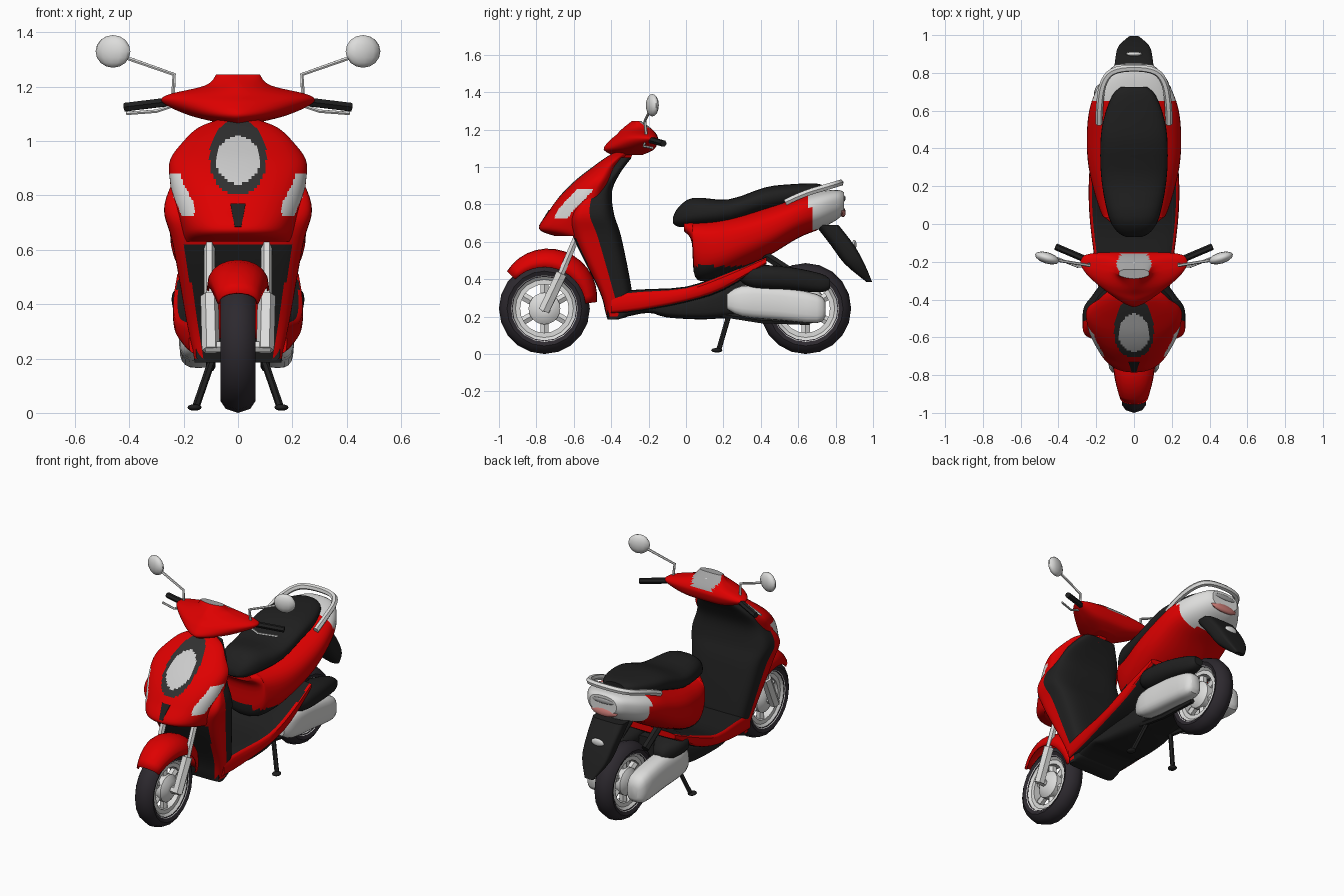
import bpy, bmesh, math
from mathutils import Vector, Matrix

if "Cube" in bpy.data.objects:
    bpy.data.objects.remove(bpy.data.objects["Cube"])


def mat(name, r, g, b):
    m = bpy.data.materials.new(name)
    m.diffuse_color = (r, g, b, 1)
    m.use_nodes = True
    m.node_tree.nodes["Principled BSDF"].inputs["Base Color"].default_value = m.diffuse_color
    return m


RED = mat("red paint", 0.73, 0.0, 0.0)
BLACK = mat("black plastic", 0.014, 0.014, 0.014)
TYRE = mat("tyre rubber", 0.026, 0.022, 0.028)
SILVER = mat("silver metal", 0.72, 0.72, 0.71)
LAMP = mat("lamp glass", 0.6, 0.6, 0.6)
TRIM = mat("dark grey trim", 0.03, 0.03, 0.03)
TAIL = mat("tail lens", 0.6, 0.2, 0.18)
DIAL = mat("instrument grey", 0.36, 0.36, 0.36)


def finish(name, bm, mats, angle=35):
    bmesh.ops.recalc_face_normals(bm, faces=bm.faces)
    me = bpy.data.meshes.new(name)
    bm.to_mesh(me)
    bm.free()
    for m in mats:
        me.materials.append(m)
    ob = bpy.data.objects.new(name, me)
    bpy.context.collection.objects.link(ob)
    bpy.ops.object.select_all(action='DESELECT')
    ob.select_set(True)
    bpy.context.view_layer.objects.active = ob
    bpy.ops.object.shade_smooth_by_angle(angle=math.radians(angle))
    return ob


def smooth_rows(keys, steps):
    """Spline through the key rows (station, low, middle, high, half width)."""
    out = []
    for i in range(len(keys) - 1):
        a, b, c, d = (keys[max(0, min(len(keys) - 1, i + k))] for k in (-1, 0, 1, 2))
        for s in range(steps):
            t = s / steps
            out.append([q + 0.5 * t * (r - p + t * (2 * p - 5 * q + 4 * r - e + t * (3 * (q - r) + e - p)))
                        for p, q, r, e in zip(a, b, c, d)])
    return out + [list(keys[-1])]


def loft(name, axis, keys, mats, plo=2, phi=2, n=32, steps=3, cx=0, rule=None):
    bm = bmesh.new()
    rows = smooth_rows(keys, steps)
    rings = []
    for st, lo, mid, hi, hw in rows:
        ring = []
        for k in range(n):
            a = 2 * math.pi * k / n
            c, s = math.cos(a), math.sin(a)
            e = 2 / (phi if s > 0 else plo)
            x = cx + hw * math.copysign(abs(c) ** e, c)
            v = mid + ((hi - mid) if s > 0 else (lo - mid)) * abs(s) ** e
            ring.append(bm.verts.new((x, v, st) if axis == 'z' else (x, st, v)))
        rings.append(ring)
    which = []
    for i in range(len(rings) - 1):
        for k in range(n):
            j = (k + 1) % n
            bm.faces.new((rings[i][k], rings[i][j], rings[i + 1][j], rings[i + 1][k]))
            which.append(rows[i])
    bm.faces.new(rings[0])
    bm.faces.new(rings[-1])
    which += [rows[0], rows[-1]]
    bmesh.ops.recalc_face_normals(bm, faces=bm.faces)
    if rule:
        for f, row in zip(list(bm.faces), which):
            f.material_index = rule(f.calc_center_median(), f.normal, row)
    return finish(name, bm, mats)


def tube(name, pts, r, m, spline=False):
    cu = bpy.data.curves.new(name, 'CURVE')
    cu.dimensions = '3D'
    cu.bevel_depth, cu.bevel_resolution, cu.use_fill_caps = r, 1, True
    sp = cu.splines.new('NURBS' if spline else 'POLY')
    sp.points.add(len(pts) - 1)
    for p, co in zip(sp.points, pts):
        p.co = (*co, 1)
    if spline:
        sp.use_endpoint_u, sp.order_u, sp.resolution_u = True, 3, 4
    cu.materials.append(m)
    ob = bpy.data.objects.new(name, cu)
    bpy.context.collection.objects.link(ob)
    bpy.ops.object.select_all(action='DESELECT')
    ob.select_set(True)
    bpy.context.view_layer.objects.active = ob
    bpy.ops.object.convert(target='MESH')
    bpy.ops.object.shade_smooth_by_angle(angle=math.radians(50))


def ball(name, loc, scale, m, rz=0, rx=0):
    bm = bmesh.new()
    bmesh.ops.create_uvsphere(bm, u_segments=12, v_segments=8, radius=1)
    M = (Matrix.Translation(loc) @ Matrix.Rotation(rz, 4, 'Z') @ Matrix.Rotation(rx, 4, 'X')
         @ Matrix.Diagonal((*scale, 1)))
    bmesh.ops.transform(bm, matrix=M, verts=bm.verts)
    finish(name, bm, [m], 60)


def lathe(name, prof, y, z, m, segs=20):
    """Closed (radius, x) profile turned about an axle."""
    bm = bmesh.new()
    rings = [[bm.verts.new((x, y + r * math.sin(2 * math.pi * k / segs), z - r * math.cos(2 * math.pi * k / segs)))
              for r, x in prof] for k in range(segs)]
    for k in range(segs):
        a, b = rings[k], rings[(k + 1) % segs]
        for i in range(len(prof)):
            j = (i + 1) % len(prof)
            bm.faces.new((a[i], a[j], b[j], b[i]))
    finish(name, bm, [m], 40)


# wheels
for end, y in (("front", -0.757), ("rear", 0.64)):
    z = 0.243
    lathe(end + "_tyre", [(.17, -.05), (.2, -.064), (.228, -.045), (.243, 0), (.228, .045), (.2, .064), (.17, .05)], y, z, TYRE)
    lathe(end + "_rim", [(.13, -.035), (.155, -.035), (.178, -.055), (.178, .055), (.155, .035), (.13, .035)], y, z, SILVER)
    lathe(end + "_hub", [(.015, -.06), (.05, -.06), (.085, -.035), (.085, .035), (.05, .06), (.015, .06)], y, z, SILVER)
    for k in range(6):
        d = Vector((0, math.sin(k * math.pi / 3), math.cos(k * math.pi / 3)))
        c = Vector((0, y, z))
        tube(end + "_spoke", [c + d * .07, c + d * .145], .025, SILVER)
    tube(end + "_axle", [(-.12, y, z), (.12, y, z)], .022, SILVER)

# front mudguard: an arched shell wrapped round the wheel
bm = bmesh.new()
grid = []
for i in range(15):
    a = math.radians(7 + 128 * i / 14)
    w = math.sin(math.pi * (0.14 + 0.72 * i / 14))
    row = []
    for k in range(11):
        v = math.radians(-90 + 18 * k)
        r = .222 + (.03 + .072 * w) * math.cos(v) ** .8 if abs(v) < 1.57 else .222
        row.append(bm.verts.new(((.045 + .07 * w) * math.sin(v), -.757 + r * math.cos(a), .243 + r * math.sin(a))))
    grid.append(row)
for a, b in zip(grid, grid[1:]):
    for k in range(10):
        bm.faces.new((a[k], a[k + 1], b[k + 1], b[k]))
guard = finish("front_mudguard", bm, [RED])
guard.modifiers.new("thickness", 'SOLIDIFY').thickness = 0.008


# headlight cowl with lamp, trim and side signals
def signal(c):
    return abs(c.x) > .16 and .72 < c.z < .88 and abs(c.y + .69 - (c.z - .72) * .95) < .046


def cowl_rule(c, n, row):
    if n.y < 0 and c.y < -.34:
        if (c.x / .08) ** 2 + ((c.z - .93) / .088) ** 2 < 1:
            return 2
        if (c.x / .105) ** 2 + ((c.z - .94) / .14) ** 2 < 1:
            return 3
    return 4 if signal(c) else 0


loft("headlight_cowl", 'z', [(.63, -.70, -.52, -.45, .2), (.67, -.785, -.52, -.42, .21), (.76, -.735, -.52, -.4, .235),
                             (.85, -.67, -.5, -.4, .25), (.93, -.59, -.46, -.38, .25), (1.0, -.5, -.42, -.36, .2),
                             (1.05, -.43, -.37, -.33, .145), (1.08, -.38, -.35, -.3, .07)],
     [RED, BLACK, LAMP, TRIM, SILVER], 2.3, 2, n=160, steps=8, rule=cowl_rule)

# small tapered vent below the lamp
bm = bmesh.new()
vent = bm.faces.new([bm.verts.new(p) for p in ((-.028, -.734, .77), (.028, -.734, .77), (.012, -.787, .685), (-.012, -.787, .685))])
out = bmesh.ops.extrude_face_region(bm, geom=[vent])["geom"]
bmesh.ops.translate(bm, vec=(0, .008, -.004), verts=[v for v in out if isinstance(v, bmesh.types.BMVert)])
finish("cowl_vent", bm, [BLACK])


# leg shield: red flanks, black inside and behind the wheel
def shield_rule(c, n, row):
    if signal(c):
        return 2
    if c.y > row[2] or row[0] < .2:
        return 1
    return 1 if c.z < .63 and abs(c.x) < row[4] - .035 else 0


loft("leg_shield", 'z', [(.185, -.42, -.39, -.36, .16), (.22, -.43, -.36, -.29, .165), (.34, -.465, -.39, -.29, .19),
                         (.62, -.6, -.47, -.345, .24),
                         (.75, -.61, -.515, -.385, .272), (.87, -.52, -.49, -.395, .232), (.97, -.46, -.4, -.35, .185),
                         (1.05, -.41, -.37, -.29, .12)],
     [RED, BLACK, SILVER], 5, 4, n=64, steps=6, rule=shield_rule)

# floor board with red side strips, and black belly below
loft("floor_board", 'y', [(-.4, .21, .26, .33, .18), (-.25, .225, .28, .345, .2), (0, .275, .32, .36, .232),
                          (.2, .34, .39, .43, .24), (.43, .48, .5, .52, .225)],
     [RED, BLACK], 5, 5, rule=lambda c, n, row: 1 if abs(n.z) > .8 and abs(c.x) < row[4] - .015 else 0)
loft("belly", 'y', [(-.42, .185, .22, .3, .155), (-.34, .195, .23, .3, .16), (-.2, .22, .25, .3, .17),
                    (-.1, .195, .24, .3, .165), (.1, .185, .25, .32, .15), (.26, .2, .27, .4, .12)], [BLACK], 4, 4)


# rear bodywork with pale tail section
def body_rule(c, n, row):
    if c.y > .66 + (.8 - c.z) * .2:
        return 2
    return 1 if c.z < .47 and c.y < .32 else 0


loft("rear_body", 'y', [(-.01, .655, .68, .705, .1), (.03, .6, .65, .71, .15), (.05, .41, .6, .71, .17),
                        (.15, .4, .58, .72, .205), (.3, .46, .62, .75, .24),
                        (.45, .53, .67, .795, .25), (.6, .62, .74, .845, .237), (.72, .67, .78, .87, .195),
                        (.81, .72, .81, .877, .135), (.845, .755, .81, .865, .095)],
     [RED, BLACK, SILVER], 2.4, 2.6, n=48, steps=5, rule=body_rule)
ball("tail_lens", (0, .832, .765), (.095, .02, .034), TAIL, rx=.35)
ball("tail_panel", (0, .845, .832), (.08, .008, .016), DIAL)

# seat
loft("seat", 'y', [(-.07, .7, .71, .73, .04), (-.04, .68, .73, .785, .09), (.04, .68, .745, .835, .135),
                   (.23, .69, .77, .827, .172), (.42, .75, .83, .89, .178), (.55, .78, .85, .907, .162),
                   (.68, .82, .87, .912, .115), (.725, .84, .87, .905, .07)], [BLACK], 2.2, 2.6)

# grab rail
tube("grab_rail", [(-.185, .53, .81), (-.185, .62, .855), (-.165, .76, .895), (-.1, .825, .915), (.1, .825, .915),
                   (.165, .76, .895), (.185, .62, .855), (.185, .53, .81)], .019, SILVER, True)

# rear flap and reflector
loft("rear_flap", 'z', [(.385, .965, .98, .995, .03), (.48, .85, .91, .955, .085), (.58, .775, .84, .9, .1),
                        (.69, .69, .75, .815, .11)], [BLACK], 3, 5)
ball("flap_reflector", (0, .9, .585), (.045, .012, .025), SILVER)

# handlebar cover with instrument panel, and steering neck
loft("handlebar_cover", 'z', [(1.065, -.4, -.3, -.23, .06), (1.095, -.44, -.25, -.17, .18), (1.14, -.41, -.21, -.15, .275),
                              (1.17, -.375, -.22, -.155, .26), (1.205, -.34, -.25, -.185, .12), (1.245, -.29, -.27, -.24, .08)],
     [RED, DIAL], 1.5, 4, n=64, steps=6,
     rule=lambda c, n, row: 1 if c.z > 1.15 and (c.x / .092) ** 2 + ((c.y + .215) / .066) ** 2 < 1 and n.z > .1 else 0)
ball("instrument_dial", (0, -.205, 1.205), (.032, .03, .012), LAMP, rx=-.8)
tube("steering_neck", [(0, -.345, 1.05), (0, -.31, 1.11)], .05, RED)

# engine
loft("engine", 'y', [(.05, .2, .26, .34, .09), (.2, .19, .3, .42, .13), (.42, .2, .3, .44, .12)], [BLACK], 4, 4, n=16)

# paired parts
for s, side in ((-1, "left"), (1, "right")):
    tube(side + "_grip", [(s * .25, -.19, 1.145), (s * .415, -.12, 1.125)], .018, BLACK)
    tube(side + "_lever", [(s * .24, -.22, 1.13), (s * .3, -.225, 1.11), (s * .41, -.18, 1.102)], .007, SILVER)
    tube(side + "_mirror_stem", [(s * .24, -.21, 1.15), (s * .235, -.22, 1.245), (s * .42, -.19, 1.31)], .008, SILVER)
    ball(side + "_mirror", (s * .46, -.18, 1.33), (.067, .03, .06), SILVER, s * .3)
    tube(side + "_fork_leg", [(s * .1, -.76, .23), (s * .105, -.665, .43)], .033, SILVER)
    tube(side + "_fork_tube", [(s * .105, -.68, .4), (s * .105, -.57, .66)], .02, SILVER)
    w, up = (.07, .02) if s < 0 else (.06, 0)
    loft(side + "_casing", 'y', [(.22, .24, .28, .32, .03), (.3, .2, .28, .365 + up, w), (.5, .18, .27, .36 + up, w),
                                 (.7, .165, .24, .32 + up, w * .95), (.745, .2, .24, .28, .03)],
         [SILVER], 3, 3, n=20, cx=s * .145)
    # the upper cover is long on the right and a short lump on the left
    k = 1 if s > 0 else .42
    loft(side + "_casing_cover", 'y', [(.28, .4, .42, .435, .04), (.28 + .08 * k, .35, .42, .475, .1),
                                       (.28 + .27 * k, .34, .41, .465, .09), (.28 + .44 * k, .33, .385, .43, .05),
                                       (.28 + .49 * k, .35, .38, .4, .03)],
         [BLACK], 2.5, 2.5, n=20, cx=s * .142)
    tube(side + "_swing_arm", [(s * .1, .15, .22), (s * .1, .4, .18), (s * .1, .66, .17)], .018, BLACK)
    tube(side + "_shock", [(s * .1, .42, .53), (s * .1, .56, .44)], .025, BLACK)
    tube(side + "_stand_leg", [(s * .09, .23, .21), (s * .155, .175, .022)], .014, BLACK)
    ball(side + "_stand_foot", (s * .16, .165, .02), (.026, .03, .012), BLACK)
